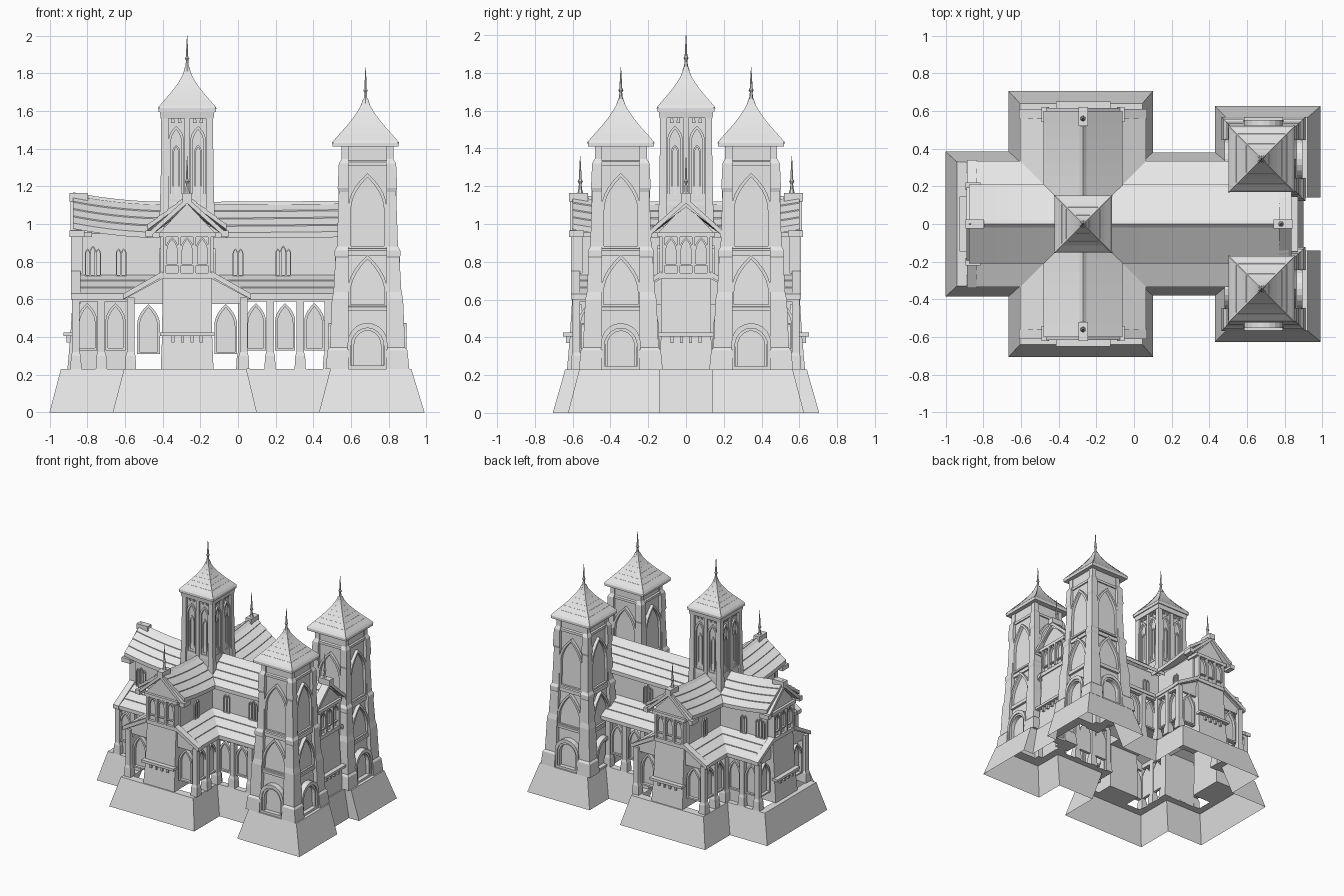
import bpy, bmesh, math
from mathutils import Matrix, Vector

cube = bpy.data.objects.get("Cube")
if cube:
    bpy.data.objects.remove(cube)

stone = bpy.data.materials.new("pale_stone")
stone.use_nodes = True
COLOR = (0.8, 0.8, 0.8, 1)
stone.diffuse_color = COLOR
stone.node_tree.nodes["Principled BSDF"].inputs["Base Color"].default_value = COLOR

parts = {}  # part name -> bmesh


def shift(x, y, z=0):
    return Matrix.Translation((x, y, z))


def turn(deg):
    return Matrix.Rotation(math.radians(deg), 4, 'Z')


def loft(name, m, loops, caps=(True, True), closed=False):
    """Skin a list of equal-length point loops, local space of m."""
    bm = parts.setdefault(name, bmesh.new())
    rings = [[bm.verts.new(m @ Vector(p)) for p in loop] for loop in loops]
    n = len(rings[0])
    pairs = list(zip(rings, rings[1:])) + ([(rings[-1], rings[0])] if closed else [])
    for a, b in pairs:
        for i in range(n):
            j = (i + 1) % n
            bm.faces.new((a[i], a[j], b[j], b[i]))
    for ring, cap in zip((rings[0], rings[-1]), caps):
        if cap and not closed:
            bm.faces.new(ring)


def prism(name, m, pts, y0, y1):
    loft(name, m, [[(x, y, z) for x, z in pts] for y in (y0, y1)])


def box(name, m, x0, x1, y0, y1, z0, z1):
    prism(name, m, [(x0, z0), (x1, z0), (x1, z1), (x0, z1)], y0, y1)


def stack(name, m, rings, n=4, caps=(True, True)):
    """Regular n-gon rings given as (half width, height)."""
    k = 1 / math.cos(math.pi / n)
    angs = [math.tau * (i + .5) / n for i in range(n)]
    loft(name, m, [[(h * k * math.cos(a), h * k * math.sin(a), z) for a in angs]
                   for h, z in rings], caps)


def arch(w, z0, z1, rise, pointed=True):
    side = []
    for i in range(6):
        s = i / 5
        t = s * math.pi / 2
        x, up = (1 - s ** 2, s) if pointed else (math.cos(t), math.sin(t))
        side.append((w * x, z1 - rise + rise * up))
    return [(-w, z0), (w, z0)] + side + [(-x, z) for x, z in side[-2::-1]]


def window(name, m, w, z0, z1, y0, y1, rim=.012, pointed=True):
    """Raised arch frame with a recessed panel."""
    rise = w * (1.8 if pointed else 1)
    out = arch(w, z0, z1, rise, pointed)
    inn = arch(w - rim, z0 + rim, z1 - rim * 1.5, rise - rim * .5, pointed)
    loft(name + "_frames", m, [[(x, y, z) for x, z in pts] for pts, y in
                               ((out, y0), (out, y1), (inn, y1), (inn, y0))], closed=True)
    prism(name + "_panels", m, inn, y0, y0 + (y1 - y0) * .3)


def slope_roof(name, m, a, b, ys, lift, courses=4, thick=.02):
    """Overlapping shingle courses from ridge a to eave b, swept along y."""
    top = []
    for i in range(courses):
        for t, up in ((i, .004), (i + 1, .01)):
            t /= courses
            top.append((a[0] + (b[0] - a[0]) * t, a[1] + (b[1] - a[1]) * t + up))
    pts = top + [(b[0], b[1] - thick), (a[0], a[1] - thick)]
    loft(name, m, [[(x, y, z + lift(y)) for x, z in pts] for y in ys])


def finial(name, m, z0, z1):
    h = z1 - z0
    stack(name, m, [(.017, z0), (.009, z0 + h * .15), (.006, z0 + h * .3), (.012, z0 + h * .36),
                    (.006, z0 + h * .42), (.005, z0 + h * .6), (.001, z1)], 6)


def pyramid_roof(name, m, h, z, rise, curve):
    """Concave stepped spire roof with eave moulding."""
    rings = [(h - .02, z), (h, z), (h, z + .02), (h - .01, z + .035)]
    for i in range(1, 8):
        t = i / 7
        w = (h - .01) * ((1 - t) ** curve * .93 + .07)
        rings += [(w, z + .035 + rise * t), (w - .002 * (1 - t), z + .035 + rise * t)]
    stack(name, m, rings)
    for k in range(4):  # hip ribs
        hip = rings[2::2]
        for (r0, q0), (r1, q1) in zip(hip, hip[1:]):
            loft(name + "_hips", m @ turn(90 * k),
                 [[(r - .006, r + .003, q), (r + .003, r + .003, q - .004),
                   (r + .003, r - .006, q), (r, r, q + .006)] for r, q in ((r0, q0), (r1, q1))])


# Sloping foundation: one outline around the plan, open below, with a narrow ledge on top
low = [(.9, .14), (.99, .14), (.99, .625), (.43, .625), (.43, .38), (.1, .38),
       (.1, .705), (-.665, .705), (-.665, .385), (-1, .385)]
high = [(.86, .14), (.92, .14), (.92, .565), (.49, .565), (.49, .33), (.045, .33),
        (.045, .64), (-.605, .64), (-.605, .33), (-.94, .33)]
ledge = [(2 * c - a, 2 * d - b) for (a, b), (c, d) in zip(low, high)]
loft("foundation", Matrix(), [[(x, y, z) for x, y in half] + [(x, -y, z) for x, y in half[::-1]]
                              for half, z in ((low, 0), (high, .23), (ledge, .23))], (False, False))

CROSS = shift(-.27, 0)


def gable(name, m, L, spire):
    # Porch block, jettied window storey and pediment
    loft(name + "_porch", m, [[(-w, L - .16, z), (w, L - .16, z), (w, d, z), (-w, d, z)]
                              for w, d, z in ((.14, L + .03, .23), (.133, L + .015, .4), (.13, L - .005, .73))])
    box(name + "_porch", m, -.145, .145, L, L + .05, .405, .425)
    for x in (-.075, -.025, .025, .075):
        box(name + "_drops", m, x - .008, x + .008, L, L + .035, .37, .405)
    box(name + "_storey", m, -.14, .14, L - .1, L + .005, .71, .74)
    box(name + "_storey", m, -.125, .125, L - .1, L - .015, .74, .96)
    box(name + "_storey", m, -.15, .15, L - .1, L + .01, .93, .955)
    prism(name + "_storey", m, [(-.15, .95), (.15, .95), (0, 1.11)], L - .1, L - .01)
    for x in (-.08, 0, .08):
        window(name, m @ shift(x, 0), .034, .78, .93, L - .02, L + .003, .008)
    for x in (-.12, -.04, .04, .12):
        box(name + "_posts", m, x - .008, x + .008, L - .02, L + .01, .74, .95)
    for s in (-1, 1):
        # Verge boards, aisle end window, corner pier and aisle verge
        prism(name + "_verges", m, [(0, 1.14), (s * .2, .96), (s * .2, .93), (0, 1.11)], L - .05, L + .015)
        box(name + "_verges", m, s * .2 - .02, s * .2 + .02, L - .06, L + .02, .93, .965)
        prism(name + "_verges", m, [(s * .13, .75), (s * .34, .63), (s * .34, .6), (s * .13, .72)], L - .04, L + .01)
        prism(name + "_aisle_ends", m, [(s * .13, .575), (s * .31, .575), (s * .31, .62), (s * .13, .72)], L - .04, L - .02)
        window(name, m @ shift(s * .205, 0), .06, .31, .575, L - .05, L - .015)
    box(name + "_ridge_end", m, -.025, .025, L - .08, L + .02, 1.12, 1.165)
    if spire:
        finial(name + "_finial", m @ shift(0, L - .04), 1.15, 1.36)


def wing(name, deg, L, piers, bays, lights, sag, solid=False, spire=True):
    m = CROSS @ turn(deg)

    def lift(y):
        return sag * max(0, (y - .1) / (L - .1)) ** 2

    # Clerestory, hollow beneath the aisle roof line
    prism(name + "_clerestory", m, [(-.14, .6), (.14, .6), (.14, .95), (0, 1.06), (-.14, .95)], 0, L - .05)
    ys = [.05 + (L - .05) * i / 8 for i in range(9)]
    for s in (-1, 1):
        side = m @ Matrix.Diagonal((s, 1, 1, 1))
        slope_roof(name + "_roof", side, (0, 1.1), (.21, .945), ys, lift)
        slope_roof(name + "_aisle_roof", side, (.13, .73), (.335, .62), [.13, L], lambda y: 0, 3)
        box(name + "_eave_beam", side, .28, .315, .28, L - .02, .59, .625)
        for y in piers:
            loft(name + "_piers", side @ shift(.3, y), [[(-w, -w, z), (w, -w, z), (w, w, z), (-w, w, z)]
                 for w, z in ((.03, .23), (.026, .3), (.02, .32), (.02, .61))])
        if solid:
            box(name + "_aisle_wall", side, .275, .29, .28, L - .02, .23, .6)
        face = m @ turn(-90 * s)
        for y in bays:
            window(name + "_aisle", face @ shift(-s * y, 0), .053, .33, .58, .285, .308)
        for y, count in lights:
            for i in range(count):
                d = (i - (count - 1) / 2) * .028
                top = .885 if count == 3 and i == 1 else .87
                window(name + "_upper", face @ shift(d - s * y, 0), .014, .725, top, .135, .15, .005)
    loft(name + "_ridge", m, [[(-.018, y, 1.1 + lift(y)), (.018, y, 1.1 + lift(y)), (0, y, 1.118 + lift(y))] for y in ys])
    gable(name, m, L, spire)


wing("nave", -90, 1.09, (.29, .44, .6, .75, 1.06), (.365, .52, .675), ((.27, 2), (.51, 3)), .01)
wing("choir", 90, .605, (.3, .455, .59), (.38, .53), ((.35, 2), (.5, 3)), .05, True, False)
wing("front_transept", 180, .6, (.32, .45, .58), (.385, .515), ((.35, 2),), .045)
wing("back_transept", 0, .6, (.32, .45, .58), (.385, .515), ((.35, 2),), .045)
box("nave_end_wall", Matrix(), .76, .78, -.2, .2, .23, .7)

# Crossing tower
stack("crossing_tower", CROSS, [(.13, .7), (.13, 1.1), (.12, 1.2), (.12, 1.6)])
stack("crossing_cornice", CROSS, [(.14, 1.56), (.145, 1.6)])
pyramid_roof("crossing_roof", CROSS, .152, 1.595, .2, 1.5)
finial("crossing_finial", CROSS, 1.81, 2)
for k in range(4):
    m = CROSS @ turn(90 * k)
    box("crossing_posts", m, -.014, .014, .11, .135, 1.1, 1.57)
    loft("crossing_posts", m, [[(a, a, z), (b, a, z), (b, b, z), (a, b, z)]
                               for a, b, z in ((.1, .147, 1), (.1, .14, 1.25), (.1, .137, 1.58))])
    for s in (-1, 1):
        window("crossing", m @ shift(s * .058, 0), .04, 1.12, 1.52, .11, .132)
        window("crossing", m @ shift(s * .058, 0), .02, 1.14, 1.42, .11, .128, .008)
        for d in (-.018, .018):
            window("crossing_vent", m @ shift(s * .058 + d, 0), .009, 1.535, 1.565, .118, .128, .004)

# Paired end towers with stepped corner buttresses
for y in (-.345, .345):
    t = shift(.687, y)
    stack("end_tower_shaft", t, [(.175, .23), (.158, .56), (.14, .86), (.13, 1.2), (.13, 1.42)],
          caps=(False, True))
    for h, z0, z1 in ((.178, .54, .56), (.155, .83, .86), (.14, 1.31, 1.33)):
        stack("end_tower_bands", t, [(h, z0), (h, z1), (h - .03, z1 + .02)])
    pyramid_roof("end_tower_roof", shift(.677, y), .175, 1.41, .215, 1.4)
    finial("end_tower_finial", shift(.677, y), 1.64, 1.83)
    for k in range(4):
        m = t @ turn(90 * k)
        steps = ((.222, .23), (.212, .33), (.2, .345), (.189, .6), (.18, .64), (.17, .82),
                 (.174, .83), (.174, .86), (.162, .88), (.152, 1.17), (.158, 1.19),
                 (.152, 1.32), (.138, 1.345), (.138, 1.42))
        loft("end_tower_buttresses", m, [[(.1, .1, z), (h, .1, z), (h, h, z), (.1, h, z)]
                                         for h, z in steps])
        window("end_tower_door", m, .105, .23, .475, .14, .208, .018, False)
        window("end_tower_door", m, .085, .23, .455, .14, .198, .014, False)
        window("end_tower_middle", m, .105, .56, .835, .13, .172, .014)
        window("end_tower_upper", m, .102, .87, 1.27, .12, .155, .014)

# Turn the collected parts into objects
for name, bm in parts.items():
    bmesh.ops.recalc_face_normals(bm, faces=bm.faces)
    mesh = bpy.data.meshes.new(name)
    bm.to_mesh(mesh)
    bm.free()
    mesh.materials.append(stone)
    bpy.context.scene.collection.objects.link(bpy.data.objects.new(name, mesh))
